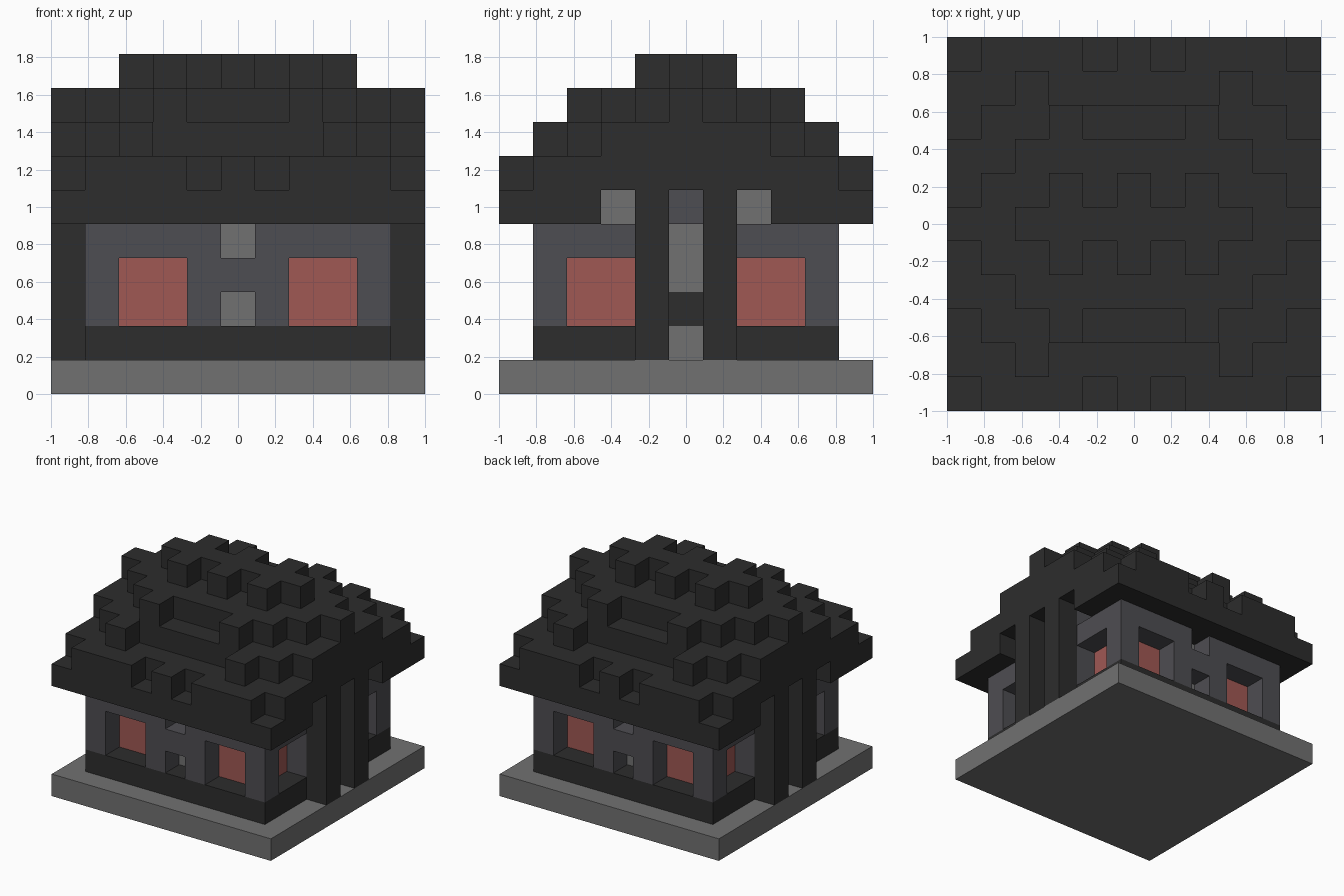
import bpy
import bmesh
from mathutils import Vector

cube = bpy.data.objects.get("Cube")
if cube:
    bpy.data.objects.remove(cube, do_unlink=True)

SIZE = 2 / 11  # edge length of one block


def material(name, color):
    m = bpy.data.materials.new(name)
    m.use_nodes = True
    m.diffuse_color = (*color, 1)
    m.node_tree.nodes["Principled BSDF"].inputs["Base Color"].default_value = (*color, 1)
    return m


charcoal = material("charcoal", (0.026, 0.026, 0.026))
stone = material("stone grey", (0.165, 0.165, 0.165))
slate = material("slate wall", (0.076, 0.075, 0.084))
red = material("dull red", (0.35, 0.098, 0.088))


def build(name, mat, rule):
    """Fill every block where rule(|x|, |y|, z) holds and skin the outside."""
    span = range(-5, 6)
    cells = {(x, y, z) for x in span for y in span for z in range(10)
             if rule(abs(x), abs(y), z)}
    bm = bmesh.new()
    for cell in sorted(cells):
        center = Vector(cell) + Vector((0, 0, 0.5))
        for axis in range(3):
            for sign in (-1, 1):
                normal = Vector((0, 0, 0))
                normal[axis] = sign
                if tuple(int(c + n) for c, n in zip(cell, normal)) in cells:
                    continue
                side = Vector((0, 0, 0))
                side[(axis + 1) % 3] = 0.5
                up = normal.cross(side)
                middle = center + normal / 2
                corners = (-side - up, side - up, side + up, up - side)
                bm.faces.new([bm.verts.new((middle + c) * SIZE) for c in corners])
    bmesh.ops.remove_doubles(bm, verts=bm.verts, dist=0.001)
    mesh = bpy.data.meshes.new(name)
    bm.to_mesh(mesh)
    bm.free()
    mesh.materials.append(mat)
    obj = bpy.data.objects.new(name, mesh)
    bpy.context.collection.objects.link(obj)
    return obj


# Openings in the one-block-thick outer wall; "along" runs along the wall
def window(along, z):
    return along in (2, 3) and z in (2, 3)


def opening(x, y, z):
    if y == 4:
        return window(x, z) or (x == 0 and z in (2, 4))
    return window(y, z) or (y == 0 and z < 5) or (y == 2 and z == 5)


def shell(x, y, z):
    return max(x, y) == 4 and not opening(x, y, z)


# Panes and door bars sit one block behind the wall
def pane(x, y, z):
    return (y == 3 and window(x, z)) or (x == 3 and window(y, z))


def bar(x, y, z):
    return (x, y, z) == (3, 0, 2)


def core(x, y, z):
    inside = x <= 3 and y <= 3 and 1 <= z <= 5 and not (z == 5 and y == 3)
    return inside and not pane(x, y, z) and not bar(x, y, z)


# Ragged stepped roof: how far each layer reaches in y, by distance from x = 0
REACH = {
    6: (5, 4, 5, 5, 5, 4),
    7: (3, 3, 3, 4, 3, 2),
    8: (2, 2, 3, 2, 1, 0),
    9: (1, 0, 1, 0, -1, -1),
}


def roof(x, y, z):
    return (z == 5 and y >= 3) or (z in REACH and y <= REACH[z][x])


build("base_slab", stone, lambda x, y, z: z == 0)
build("wall_footing", charcoal, lambda x, y, z: z == 1 and shell(x, y, z))
build("walls", slate, lambda x, y, z: (2 <= z <= 4 or (z == 5 and y < 3)) and shell(x, y, z))
build("inner_core", stone, core)
build("window_panes", red, pane)
build("door_bars", charcoal, bar)
build("porch_posts", charcoal, lambda x, y, z: x == 5 and y == 1 and 1 <= z <= 5)
build("stepped_roof", charcoal, roof)
